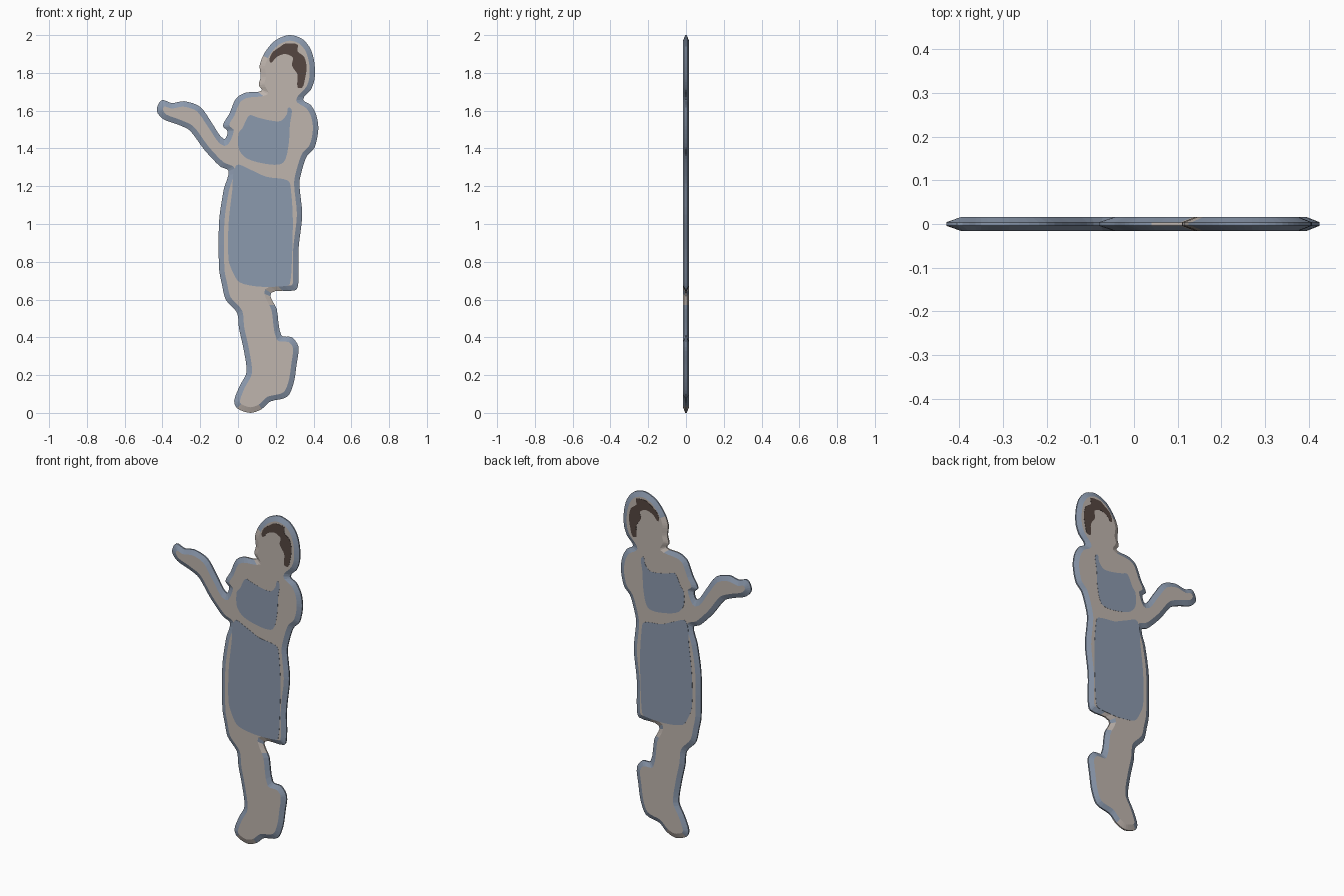
import bpy, bmesh
from mathutils import Vector


def material(name, rgb):
    m = bpy.data.materials.new(name)
    m.diffuse_color = (*rgb, 1)
    return m


SKIN = material("warm beige", (0.52, 0.46, 0.42))
BLUE = material("slate blue", (0.26, 0.32, 0.42))
BROWN = material("dark brown", (0.09, 0.062, 0.052))


def pairs(flat):
    return [Vector(p) for p in zip(flat[::2], flat[1::2])]


def smooth(pts, steps=4):
    """Closed Hermite curve through the points, tangents scaled per segment."""
    n, out = len(pts), []
    tan = [(pts[(i + 1) % n] - pts[i - 1]).normalized() for i in range(n)]
    for i in range(n):
        p, q = pts[i], pts[(i + 1) % n]
        k = (q - p).length * 0.85
        for s in range(steps):
            t = s / steps
            out.append(p * (2*t**3 - 3*t*t + 1) + q * (3*t*t - 2*t**3)
                       + tan[i] * k * (t**3 - 2*t*t + t)
                       + tan[(i + 1) % n] * k * (t**3 - t*t))
    return out


def shrink(pts, d):
    """Move a clockwise outline inward by d, with limited mitres."""
    out = []
    for i, p in enumerate(pts):
        a = (p - pts[i - 1]).normalized()
        b = (pts[(i + 1) % len(pts)] - p).normalized()
        na, nb = Vector((a.y, -a.x)), Vector((b.y, -b.x))
        m = (na + nb).normalized()
        out.append(p + m * d / max(m.dot(na), 0.75))
    return out


def loft(name, layers, mats, rule=None):
    """Join flat outlines at successive y depths and cap both ends."""
    bm = bmesh.new()
    rings = [[bm.verts.new((p.x, y, p.y)) for p in pts] for pts, y in layers]
    n = len(rings[0])
    caps = [bm.faces.new(rings[0]), bm.faces.new(rings[-1])]
    for r, s in zip(rings, rings[1:]):
        for i in range(n):
            f = bm.faces.new((r[i], r[(i + 1) % n], s[(i + 1) % n], s[i]))
            if rule:
                f.material_index = rule(f.calc_center_median())
    bmesh.ops.recalc_face_normals(bm, faces=bm.faces)
    bmesh.ops.triangulate(bm, faces=caps)
    me = bpy.data.meshes.new(name)
    bm.to_mesh(me)
    bm.free()
    for m in mats:
        me.materials.append(m)
    ob = bpy.data.objects.new(name, me)
    bpy.context.collection.objects.link(ob)
    return ob


# Silhouette, clockwise from the top of the head
outline = pairs([
    .27, 2.0, .34, 1.98, .385, 1.925, .405, 1.85, .405, 1.765, .385, 1.71,
    .345, 1.66, .385, 1.63, .415, 1.575, .425, 1.50, .405, 1.405, .365, 1.36,
    .34, 1.29, .325, 1.215, .34, 1.05, .32, .865, .32, .70, .305, .65,
    .175, .635, .205, .55, .23, .41, .285, .40, .32, .35, .31, .255,
    .295, .16, .26, .085, .17, .06, .125, .02, .065, 0, -.005, .025,
    -.02, .065, .01, .145, .045, .215, .03, .335, .005, .45, -.005, .53,
    -.065, .60, -.085, .68, -.10, .76, -.10, 1.015, -.075, 1.185, -.05, 1.28,
    -.095, 1.305, -.18, 1.395, -.255, 1.495, -.315, 1.525, -.395, 1.555,
    -.43, 1.60, -.405, 1.655, -.35, 1.64, -.285, 1.65, -.20, 1.62,
    -.135, 1.53, -.075, 1.45, -.055, 1.49, -.08, 1.52, -.045, 1.585,
    -.01, 1.665, .04, 1.695, .125, 1.705, .11, 1.735, .12, 1.78,
    .115, 1.84, .14, 1.905, .195, 1.97])


def rim_colour(c):
    """Blue rim, except beside the face, the knee and under the feet."""
    face = .05 < c.x < .17 and 1.69 < c.z < 1.88
    knee = .16 < c.x < .22 and .58 < c.z < .66
    return 0 if face or knee or c.z < .035 else 1


# Figure body: thin board with a wide chamfer on both sides
outer, inner = smooth(outline), smooth(shrink(outline, .028))
loft("figure_board", [(inner, -.0155), (outer, -.004), (outer, .004), (inner, .0155)],
     [SKIN, BLUE], rim_colour)

# Painted areas, repeated as thin plates on front and back
PAINT = {
    "skirt": (BLUE, [
        -.01, 1.31, .06, 1.29, .15, 1.25, .265, 1.23, .28, 1.18, .29, 1.03,
        .285, .80, .275, .685, .255, .672, .12, .668, .01, .69, -.025, .74,
        -.05, .81, -.05, 1.00, -.03, 1.18]),
    "bodice": (BLUE, [
        .025, 1.51, .06, 1.575, .10, 1.565, .16, 1.55, .225, 1.545,
        .258, 1.58, .268, 1.618, .285, 1.60, .275, 1.53, .268, 1.42,
        .24, 1.325, .17, 1.315, .05, 1.345, .005, 1.395, .003, 1.48]),
    "hair": (BROWN, [
        .17, 1.855, .18, 1.905, .225, 1.94, .25, 1.955, .315, 1.95, .315, 1.915,
        .35, 1.885, .363, 1.83, .355, 1.77, .34, 1.722, .315, 1.725, .315, 1.79,
        .285, 1.84, .29, 1.88, .25, 1.90, .205, 1.885]),
}
for part, (mat, flat) in PAINT.items():
    shape = smooth(pairs(flat))
    for side, s in (("front", -1), ("back", 1)):
        loft(f"{part}_{side}", [(shape, s * .0145), (shape, s * .0165)], [mat])
